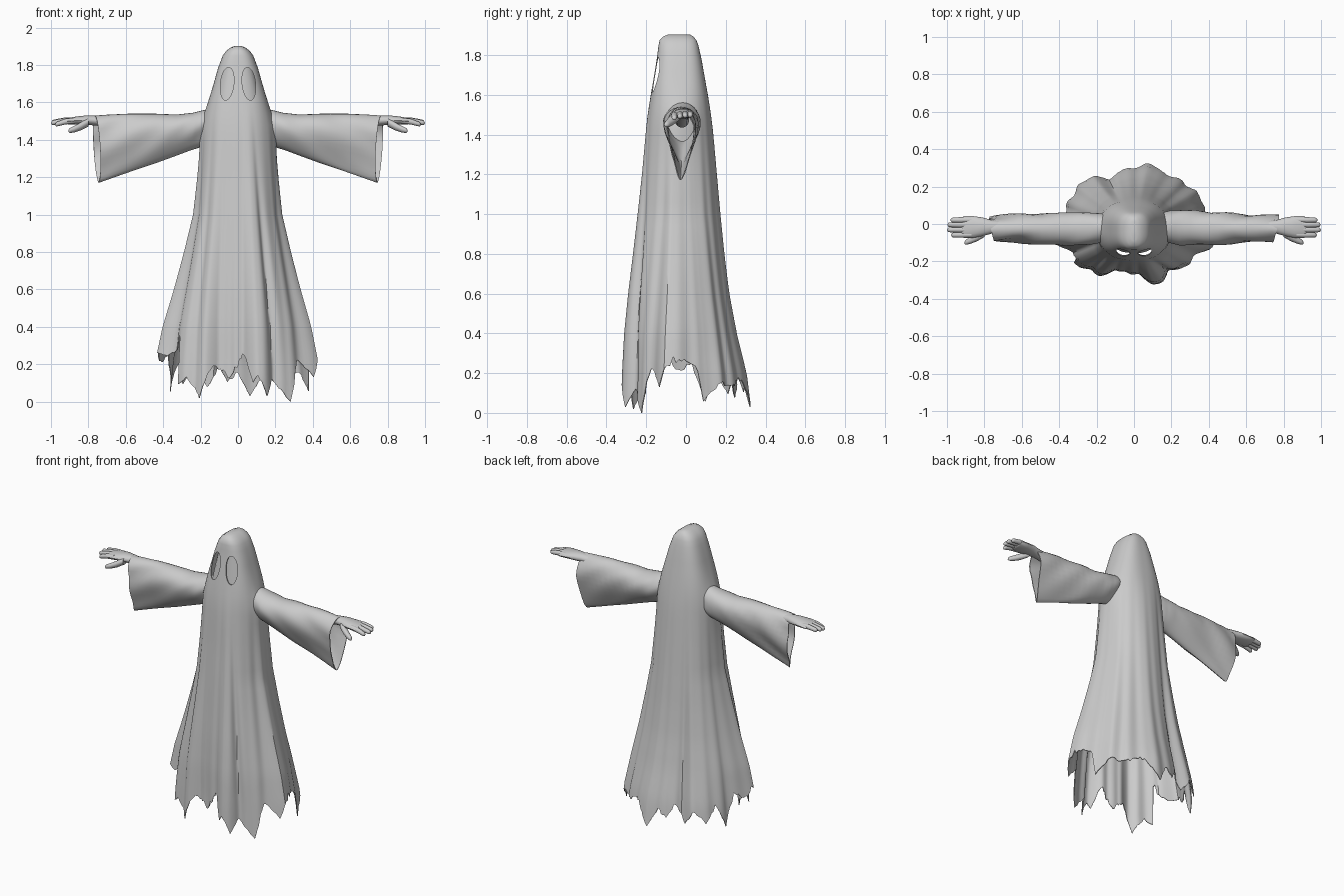
import bpy, bmesh, math, random
from mathutils import Vector, noise

cube = bpy.data.objects.get("Cube")
if cube:
    bpy.data.objects.remove(cube, do_unlink=True)
random.seed(4)

cloth = bpy.data.materials.new("pale grey cloth")
cloth.use_nodes = True
cloth.diffuse_color = (0.6, 0.6, 0.6, 1)
cloth.node_tree.nodes["Principled BSDF"].inputs["Base Color"].default_value = (0.6, 0.6, 0.6, 1)


def loft(name, rings, caps=(False, False)):
    """Skin closed rings of points into one surface."""
    bm = bmesh.new()
    loops = [[bm.verts.new(p) for p in ring] for ring in rings]
    n = len(loops[0])
    for a, b in zip(loops, loops[1:]):
        for i in range(n):
            bm.faces.new((a[i], a[(i + 1) % n], b[(i + 1) % n], b[i]))
    for loop, wanted in zip((loops[0], loops[-1]), caps):
        if wanted:
            bm.faces.new(loop)
    bmesh.ops.recalc_face_normals(bm, faces=bm.faces)
    mesh = bpy.data.meshes.new(name)
    bm.to_mesh(mesh)
    bm.free()
    obj = bpy.data.objects.new(name, mesh)
    bpy.context.collection.objects.link(obj)
    mesh.materials.append(cloth)
    return obj


def activate(obj):
    bpy.ops.object.select_all(action="DESELECT")
    obj.select_set(True)
    bpy.context.view_layer.objects.active = obj


def smooth(obj, degrees=35):
    activate(obj)
    bpy.ops.object.shade_smooth_by_angle(angle=math.radians(degrees))


def thicken(obj, amount):
    mod = obj.modifiers.new("cloth thickness", "SOLIDIFY")
    mod.thickness = amount
    mod.offset = -1
    activate(obj)
    bpy.ops.object.modifier_apply(modifier=mod.name)


def lerp_table(table, key):
    """Read a descending table of rows at the given first value."""
    for a, b in zip(table, table[1:]):
        if key >= b[0]:
            t = min(1, (a[0] - key) / (a[0] - b[0]))
            return [p + (q - p) * t for p, q in zip(a, b)]
    return table[-1]


def around(pairs, deg):
    """Read sorted (degrees, value) pairs as a closed loop."""
    loop = [(pairs[-1][0] - 360, pairs[-1][1])] + pairs + [(pairs[0][0] + 360, pairs[0][1])]
    for (d0, v0), (d1, v1) in zip(loop, loop[1:]):
        if d0 <= deg <= d1:
            return v0 + (v1 - v0) * (deg - d0) / (d1 - d0)


# Robe: height, half width, front, back
PROFILE = [
    (1.903, .016, -.09, .02), (1.893, .04, -.115, .037), (1.875, .064, -.132, .052),
    (1.85, .082, -.138, .062), (1.78, .108, -.147, .078), (1.70, .13, -.16, .092),
    (1.6, .16, -.177, .11), (1.5, .185, -.195, .126), (1.4, .2, -.207, .138),
    (1.2, .217, -.225, .155), (1.0, .238, -.247, .172), (.8, .285, -.268, .19),
    (.6, .337, -.29, .213), (.4, .395, -.307, .248), (.2, .435, -.315, .295),
    (0, .455, -.32, .32)]
MID = -.035

# Plan outline of the hem, from the left side round the back
FOOT = [(.42, -.03), (.36, .08), (.33, .18), (.27, .2), (.17, .275), (.07, .3),
        (-.02, .29), (-.13, .24), (-.21, .25), (-.3, .195), (-.35, .08), (-.42, -.04),
        (-.44, -.1), (-.35, -.16), (-.26, -.25), (-.18, -.275), (-.1, -.245),
        (-.03, -.26), (.03, -.27), (.1, -.325), (.19, -.27), (.26, -.22),
        (.36, -.16), (.43, -.11)]
OUTLINE = sorted((math.degrees(math.atan2(y - MID, x)) % 360, math.hypot(x, y - MID))
                 for x, y in FOOT)

# Ragged hem heights: the back zigzags, the side and front tears are placed
HEM = [(0, .28), (8, .27), (14, .2), (18, .06), (24, .11), (34, .15), (46, .13)]
HEM += list(zip(range(60, 200, 10),
                (.18, .12, .03, .16, .11, .2, .08, .18, .1, .2, .06, .24, .22, .28)))
HEM += [(196, .25), (206, .35), (208, .1), (216, .13), (228, .02), (240, .2), (258, .13),
        (278, .25), (286, .1), (290, .15), (300, .03), (310, .12), (326, 0),
        (334, .2), (340, .22), (346, .13), (352, .25)]
COLS = 180


def ellipse_radius(angle, z):
    """Distance from the axis to the rounded robe section."""
    _, half, front, back = lerp_table(PROFILE, z)
    power = 2.2 + .6 * max(0, min(1, (z - 1.4) / .3))
    c, s = math.cos(angle), math.sin(angle)
    reach = back - MID if s > 0 else MID - front
    return (abs(c / half) ** power + abs(s / reach) ** power) ** (-1 / power)


def bump(deg, centre, width):
    return math.exp(-(((deg - centre + 180) % 360 - 180) / width) ** 2)


def robe_point(col, z, scale=1):
    deg = 360 * col / COLS
    a = math.radians(deg)
    # the uneven hem outline fades out towards the shoulders
    depth = max(0, min(1, (1.6 - z) / 1.4))
    k = 1 + depth * (around(OUTLINE, deg) / ellipse_radius(a, .2) - 1)
    k += depth * (.012 * math.cos(13 * a + 2) + .008 * math.cos(23 * a))
    slant = 14 * depth
    for centre, width, cut in ((221, 5, .07), (298 + slant, 5, .07), (340, 6, .03),
                               (198, 6, .03), (60, 6, .025), (120, 6, .025)):
        k -= cut * min(1, depth * 1.6) * bump(deg, centre, width)
    # swelling where the sleeves join
    join = math.exp(-((z - 1.47) / .08) ** 2)
    k += .08 * join * (bump(deg, 0, 22) + bump(deg, 180, 22))
    r = ellipse_radius(a, z) * k * scale
    return r * math.cos(a), MID + r * math.sin(a), z


heights = [1.903, 1.893, 1.875, 1.85, 1.815] + [1.78 - .06 * i for i in range(23)]
hems = [around(HEM, 360 * c / COLS) * random.uniform(.92, 1.08) for c in range(COLS)]
rings = [[robe_point(c, z) for c in range(COLS)] for z in heights]
for step in range(1, 7):
    rings.append([robe_point(c, heights[-1] + (hems[c] - heights[-1]) * step / 6)
                  for c in range(COLS)])
robe = loft("robe", rings, (True, False))
thicken(robe, .005)

# Eye holes cut through the front of the hood
for side, label in ((1, "left"), (-1, "right")):
    ring = [(side * .058 + .036 * math.cos(a) - side * .008 * math.sin(a), 1.70 + .088 * math.sin(a))
            for a in (math.tau * i / 28 for i in range(28))]
    cutter = loft(label + "_eye_cutter",
                  [[(x, y, z) for x, z in ring] for y in (-.4, -.04)], (True, True))
    cutter.hide_render = True
    cut = robe.modifiers.new(label + " eye hole", "BOOLEAN")
    cut.operation = "DIFFERENCE"
    cut.solver = "EXACT"
    cut.object = cutter
    activate(robe)
    bpy.ops.object.modifier_apply(modifier=cut.name)
    bpy.data.objects.remove(cutter, do_unlink=True)
smooth(robe)

# Hood lining behind the eye holes
lining = [[robe_point(c, 1.85 - .05 * i, .8) for c in range(0, COLS, 6)] for i in range(7)]
smooth(loft("hood_lining", lining, (True, True)))

# Sleeve: x at top, x at bottom, top, bottom, front, back
SLEEVE = [(.12, .15, 1.565, 1.38, -.08, .05), (.18, .2, 1.56, 1.36, -.105, .07),
          (.24, .25, 1.545, 1.345, -.12, .08), (.33, .33, 1.535, 1.315, -.12, .075),
          (.45, .44, 1.54, 1.275, -.118, .07), (.58, .56, 1.54, 1.235, -.112, .065),
          (.69, .66, 1.535, 1.20, -.108, .058), (.765, .745, 1.53, 1.17, -.105, .05)]


def sleeve_rings(side):
    fine = []
    for a, b in zip(SLEEVE, SLEEVE[1:]):
        fine += [[p + (q - p) * t / 3 for p, q in zip(a, b)] for t in range(3)]
    fine.append(SLEEVE[-1])
    result = []
    for xt, xb, top, bottom, front, back in fine:
        ring = []
        for i in range(32):
            a = math.tau * i / 32
            u = (math.sin(a) + 1) / 2
            # teardrop: full at the top, narrow at the bottom
            shape = math.cos(a) * (1 - .55 * (1 - u) ** 1.5 * min(1, xt / .6))
            mid, half = (front + back) / 2, (back - front) / 2
            z = bottom + (top - bottom) * u ** .9
            # the cuff reaches further at the back
            x = xb + (xt - xb) * u + .018 * math.cos(a) * (xt / .77) ** 4
            p = Vector((x, mid + half * shape, z))
            crease = noise.noise(Vector((p.x * 9 + p.z * 9, p.z * 4, p.y * 5 + side)))
            p.y += .02 * crease * math.cos(a)
            ring.append((p.x * side, p.y, p.z))
        result.append(ring)
    return result


def tube(path, sides=14):
    """Rounded tube through rows of x, y, z, half width, half height."""
    b = path[-1]
    rows = list(path[:-1])
    step = [q - p for p, q in zip(path[-2][:3], b[:3])]
    length = math.hypot(*step)
    for r in map(math.radians, (0, 30, 55, 75, 88)):
        push = b[4] * math.sin(r) / length
        rows.append([b[k] + step[k] * push for k in range(3)]
                    + [b[3] * math.cos(r), b[4] * math.cos(r)])
    return [[(x, y + w * math.cos(t), z + h * math.sin(t))
             for t in (math.tau * i / sides for i in range(sides))]
            for x, y, z, w, h in rows]


PALM = [(.45, -.02, 1.47, .035, .035), (.68, -.02, 1.495, .034, .03),
        (.76, -.015, 1.503, .036, .027), (.81, -.015, 1.505, .05, .026),
        (.86, -.016, 1.503, .058, .023), (.91, -.016, 1.5, .06, .017)]
# Fingers: y at knuckle, y at tip, tip x, tip z
FINGERS = [(-.057, -.059, .965, 1.485), (-.03, -.031, .986, 1.492),
           (-.004, -.004, .984, 1.496), (.022, .021, .968, 1.498)]
THUMB = [(.80, -.045, 1.495, .025, .024), (.84, -.07, 1.472, .023, .022),
         (.875, -.087, 1.457, .019, .018), (.893, -.095, 1.452, .015, .015)]

for side, label in ((1, "left"), (-1, "right")):
    sleeve = loft(label + "_sleeve", sleeve_rings(side))
    thicken(sleeve, .005)
    smooth(sleeve)
    parts = {"hand": PALM, "thumb": THUMB}
    for number, (y0, y1, tip, z) in enumerate(FINGERS, 1):
        middle = (.88 + (tip - .88) * .5, (y0 + y1) / 2, (z + 1.51) / 2, .0155, .0155)
        parts["finger_%d" % number] = [(.87, y0, 1.503, .015, .016), middle,
                                       (tip, y1, z, .013, .013)]
    for name, path in parts.items():
        mirrored = [[(x * side, y, z) for x, y, z in ring] for ring in tube(path)]
        smooth(loft(label + "_" + name, mirrored, (True, True)), 50)
